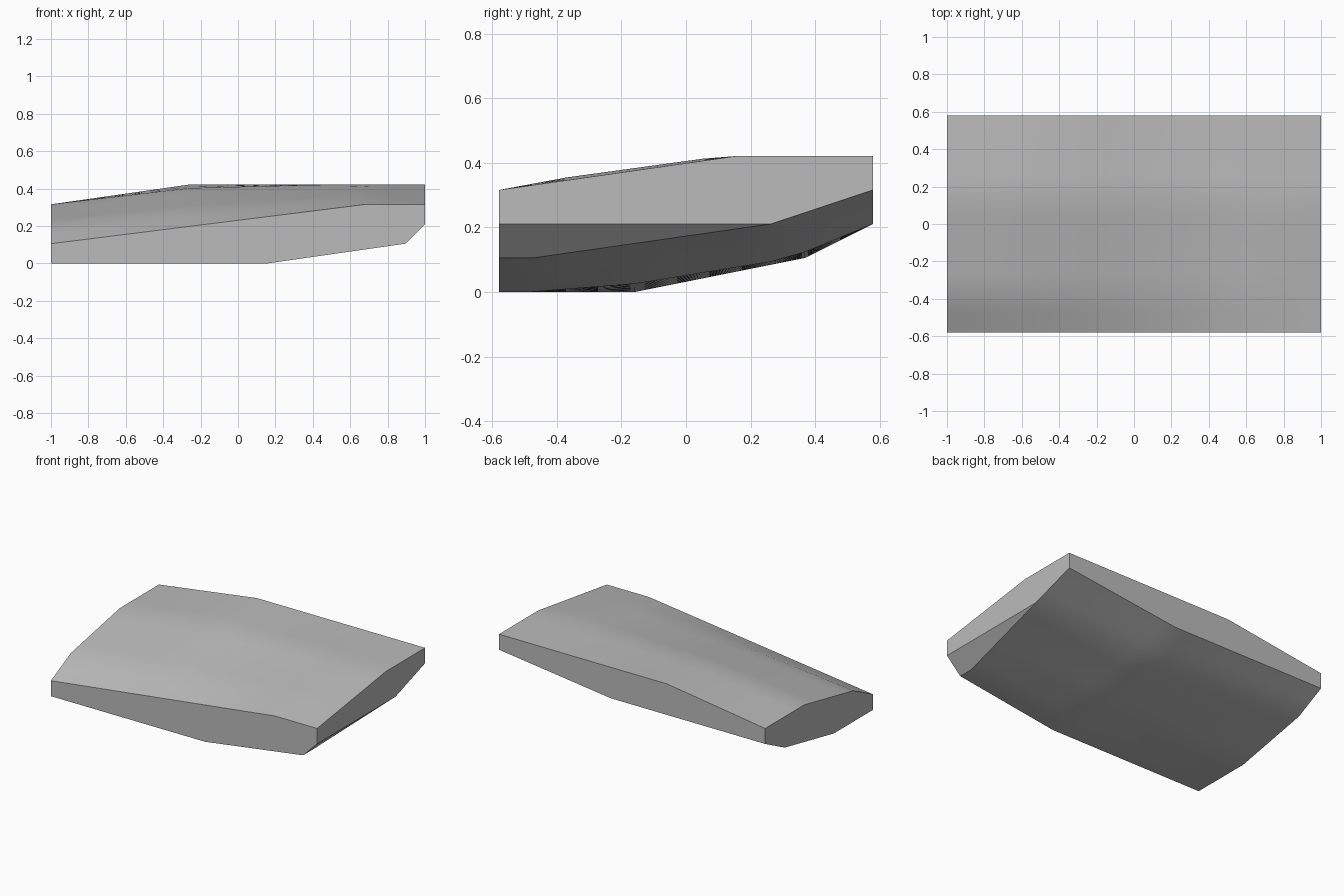
import bpy
import bmesh

cube = bpy.data.objects.get("Cube")
if cube:
    bpy.data.objects.remove(cube, do_unlink=True)

# The slab is laid out on a grid of square cells
NX, NY = 19, 11
CELL = 2 / NX


def profile(points):
    """Piecewise linear height along one edge."""
    def height(t):
        for (a, za), (b, zb) in zip(points, points[1:]):
            if t <= b:
                return za + (zb - za) * (t - a) / (b - a)
        return points[-1][1]
    return height


def patch(front, back, left, right):
    """Surface height blended from its four edge profiles."""
    def height(x, y):
        u, v = x / NX, y / NY
        across = (1 - v) * front(x) + v * back(x)
        along = (1 - u) * left(y) + u * right(y)
        corners = ((1 - v) * ((1 - u) * front(0) + u * front(NX))
                   + v * ((1 - u) * back(0) + u * back(NX)))
        return across + along - corners
    return height


# Edge profiles in cells; -x side is "left" of the grid here
top = patch(profile([(0, 1), (16, 3), (NX, 3)]),
            profile([(0, 3), (7, 4), (NX, 4)]),
            profile([(0, 1), (2, 2), (7, 3), (NY, 3)]),
            profile([(0, 3), (7, 4), (NY, 4)]))
edge_low = 8 / 7
under_right = profile([(0, edge_low), (1, edge_low), (8, 2), (NY, 3)])
under = patch(profile([(0, 0), (11, 0), (NX, edge_low)]),
              profile([(0, 2), (11, 2), (NX, 3)]),
              profile([(0, 0), (4, 0), (9, 1), (NY, 2)]),
              under_right)
# Inner edge of the tapering chamfer under the +x side
chamfer_x = profile([(0, NX - 1), (1, NX - 1), (8, NX), (NY, NX)])


def top_point(x, y):
    return x, y, min(top(x, y), 4)


def under_point(x, y):
    if x == NX:
        return x, y, max(2, under_right(y))
    if x == NX - 1:
        inner = chamfer_x(y)
        return inner, y, inner - 17 if y <= 8 else under_right(y)
    return x, y, max(under(x, y), 0)


bm = bmesh.new()


def sheet(point, flip):
    """Grid of quads following one surface."""
    grid = []
    for i in range(NX + 1):
        column = []
        for j in range(NY + 1):
            x, y, z = point(i, j)
            column.append(bm.verts.new(((x - NX / 2) * CELL,
                                        (y - NY / 2) * CELL, z * CELL)))
        grid.append(column)
    for i in range(NX):
        for j in range(NY):
            quad = [grid[i][j], grid[i + 1][j],
                    grid[i + 1][j + 1], grid[i][j + 1]]
            bm.faces.new(quad[::-1] if flip else quad)
    return grid


upper = sheet(top_point, False)
lower = sheet(under_point, True)

# Flat side walls
for line in (lambda g: [c[0] for c in g], lambda g: [c[-1] for c in g],
             lambda g: g[0], lambda g: g[-1]):
    bm.faces.new(line(lower) + line(upper)[::-1])

bmesh.ops.remove_doubles(bm, verts=bm.verts[:], dist=0.001)
bmesh.ops.recalc_face_normals(bm, faces=bm.faces[:])

mesh = bpy.data.meshes.new("sloped_slab")
bm.to_mesh(mesh)
bm.free()
slab = bpy.data.objects.new("sloped_slab", mesh)
bpy.context.collection.objects.link(slab)

# Plain grey material
grey = bpy.data.materials.new("plain_grey")
grey.use_nodes = True
colour = (0.5, 0.5, 0.5, 1)
grey.diffuse_color = colour
for node in grey.node_tree.nodes:
    if node.type == "BSDF_PRINCIPLED":
        node.inputs["Base Color"].default_value = colour
mesh.materials.append(grey)

# Smooth broad surfaces, crisp borders
bpy.ops.object.select_all(action="DESELECT")
slab.select_set(True)
bpy.context.view_layer.objects.active = slab
bpy.ops.object.shade_smooth_by_angle(angle=0.44)
